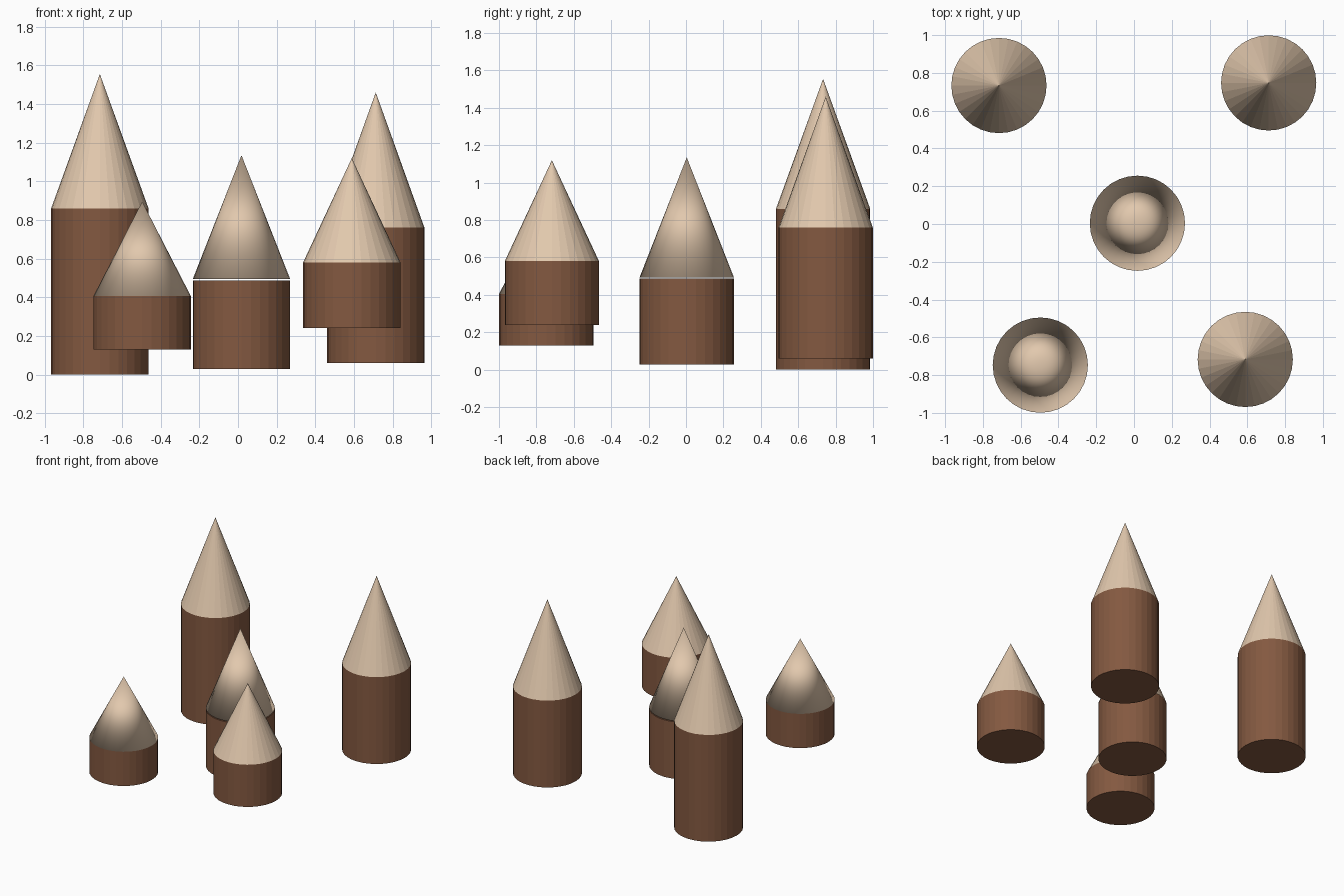
import bpy

default_cube = bpy.data.objects.get("Cube")
if default_cube:
    bpy.data.objects.remove(default_cube, do_unlink=True)


def make_material(name, colour):
    mat = bpy.data.materials.new(name)
    mat.use_nodes = True
    mat.diffuse_color = colour
    mat.node_tree.nodes["Principled BSDF"].inputs["Base Color"].default_value = colour
    return mat


BROWN = make_material("brown", (0.23, 0.1, 0.052, 1))
CREAM = make_material("cream", (0.76, 0.58, 0.42, 1))
RADIUS = 0.252
SIDES = 32


def finish(name, mat, smooth=False):
    obj = bpy.context.object
    obj.name = name
    obj.data.materials.append(mat)
    if smooth:
        bpy.ops.object.shade_smooth()
    else:
        bpy.ops.object.shade_flat()


def add_tower(name, x, y, bottom, joint, tip, gap=0, smooth_roof=False):
    # Round body with closed ends
    top = joint - gap
    bpy.ops.mesh.primitive_cylinder_add(
        vertices=SIDES, radius=RADIUS, depth=top - bottom,
        location=(x, y, (bottom + top) / 2))
    finish(name + "_body", BROWN)
    # Pointed roof
    bpy.ops.mesh.primitive_cone_add(
        vertices=SIDES, radius1=RADIUS, radius2=0, depth=tip - joint,
        location=(x, y, (joint + tip) / 2))
    finish(name + "_roof", CREAM, smooth_roof)


add_tower("back_right_tower", -0.715, 0.733, 0.0, 0.86, 1.555)
add_tower("back_left_tower", 0.713, 0.747, 0.06, 0.76, 1.46)
add_tower("centre_tower", 0.018, 0.004, 0.028, 0.494, 1.135, gap=0.007, smooth_roof=True)
add_tower("front_right_tower", -0.496, -0.747, 0.13, 0.406, 0.895, smooth_roof=True)
add_tower("front_left_tower", 0.589, -0.717, 0.24, 0.58, 1.12)
